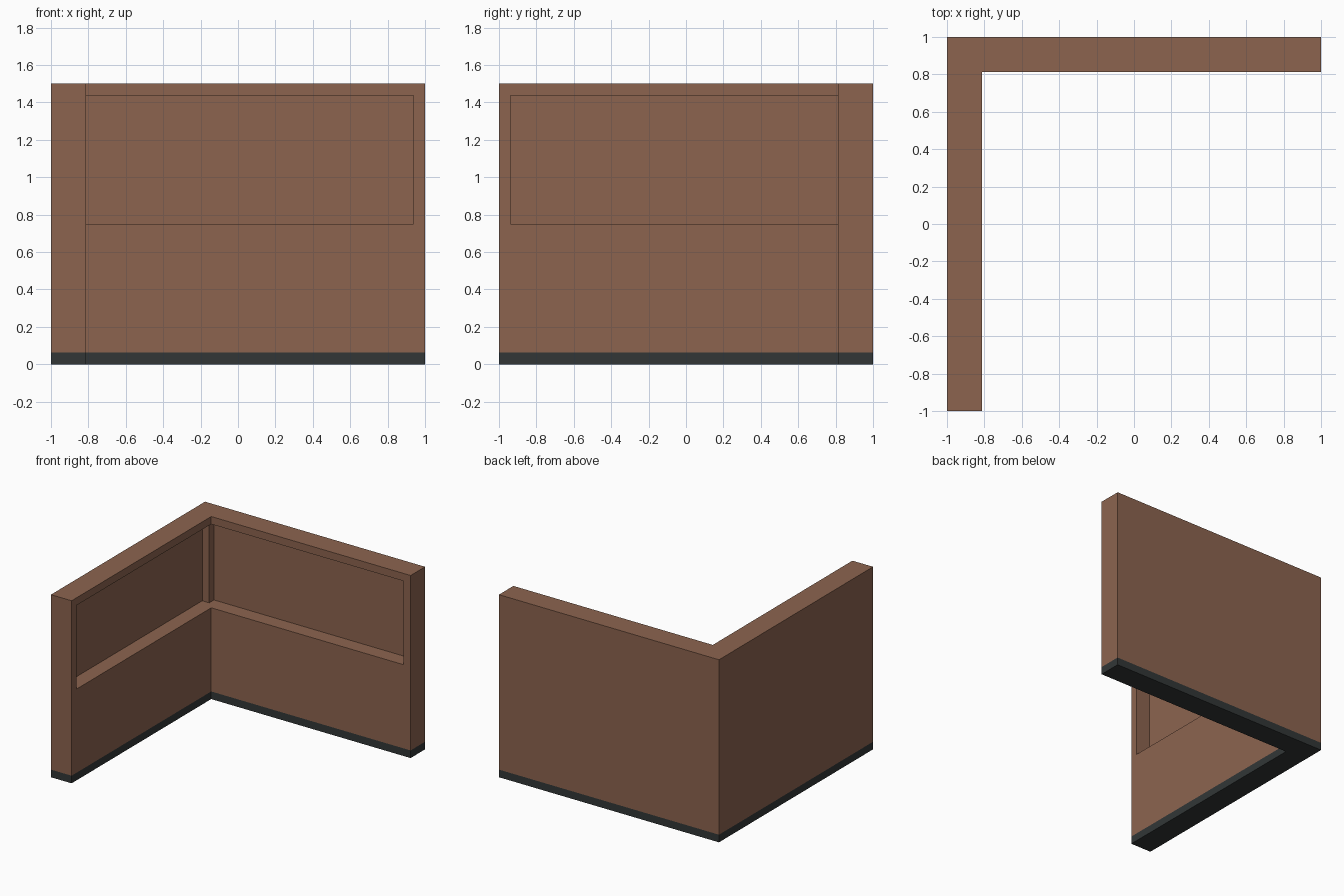
import bpy
import bmesh

cube = bpy.data.objects.get("Cube")
if cube:
    bpy.data.objects.remove(cube, do_unlink=True)

U = 1 / 16            # module: lip, backing and plinth thickness
WALL = 3 * U          # full wall thickness
HEIGHT = 1.5
SILL = 0.75


def make_material(name, rgb):
    mat = bpy.data.materials.new(name)
    mat.use_nodes = True
    color = (*rgb, 1.0)
    mat.diffuse_color = color
    mat.node_tree.nodes["Principled BSDF"].inputs["Base Color"].default_value = color
    return mat


def extrude_plan(name, plan, z0, z1, mat=None):
    """Solid made by raising a floor-plan polygon from z0 to z1."""
    bm = bmesh.new()
    face = bm.faces.new([bm.verts.new((x, y, z0)) for x, y in plan])
    raised = bmesh.ops.extrude_face_region(bm, geom=[face])["geom"]
    top = [v for v in raised if isinstance(v, bmesh.types.BMVert)]
    bmesh.ops.translate(bm, verts=top, vec=(0, 0, z1 - z0))
    bmesh.ops.recalc_face_normals(bm, faces=bm.faces)
    mesh = bpy.data.meshes.new(name)
    bm.to_mesh(mesh)
    bm.free()
    obj = bpy.data.objects.new(name, mesh)
    bpy.context.collection.objects.link(obj)
    if mat:
        mesh.materials.append(mat)
    return obj


brown = make_material("brown", (0.262, 0.127, 0.078))
charcoal = make_material("charcoal", (0.032, 0.037, 0.037))

# L-shaped footprint shared by plinth and wall
inner = 1 - WALL
footprint = [(-1, -1), (-inner, -1), (-inner, inner), (1, inner), (1, 1), (-1, 1)]
extrude_plan("plinth", footprint, 0, U, charcoal)
wall = extrude_plan("corner_wall", footprint, U, HEIGHT, brown)

# Recess running around the inside, notched to leave a small corner post
back = 1 - U
post = 1 - 2 * U
open_side = inner - U
recess_plan = [(-back, -back), (-open_side, -back), (-open_side, open_side),
               (back, open_side), (back, back), (-post, back),
               (-post, post), (-back, post)]
cutter = extrude_plan("recess_cutter", recess_plan, SILL, HEIGHT - U, brown)
cutter.hide_render = True

cut = wall.modifiers.new("recess", 'BOOLEAN')
cut.operation = 'DIFFERENCE'
cut.solver = 'EXACT'
cut.object = cutter
bpy.context.view_layer.objects.active = wall
bpy.ops.object.modifier_apply(modifier=cut.name)
bpy.data.objects.remove(cutter, do_unlink=True)
